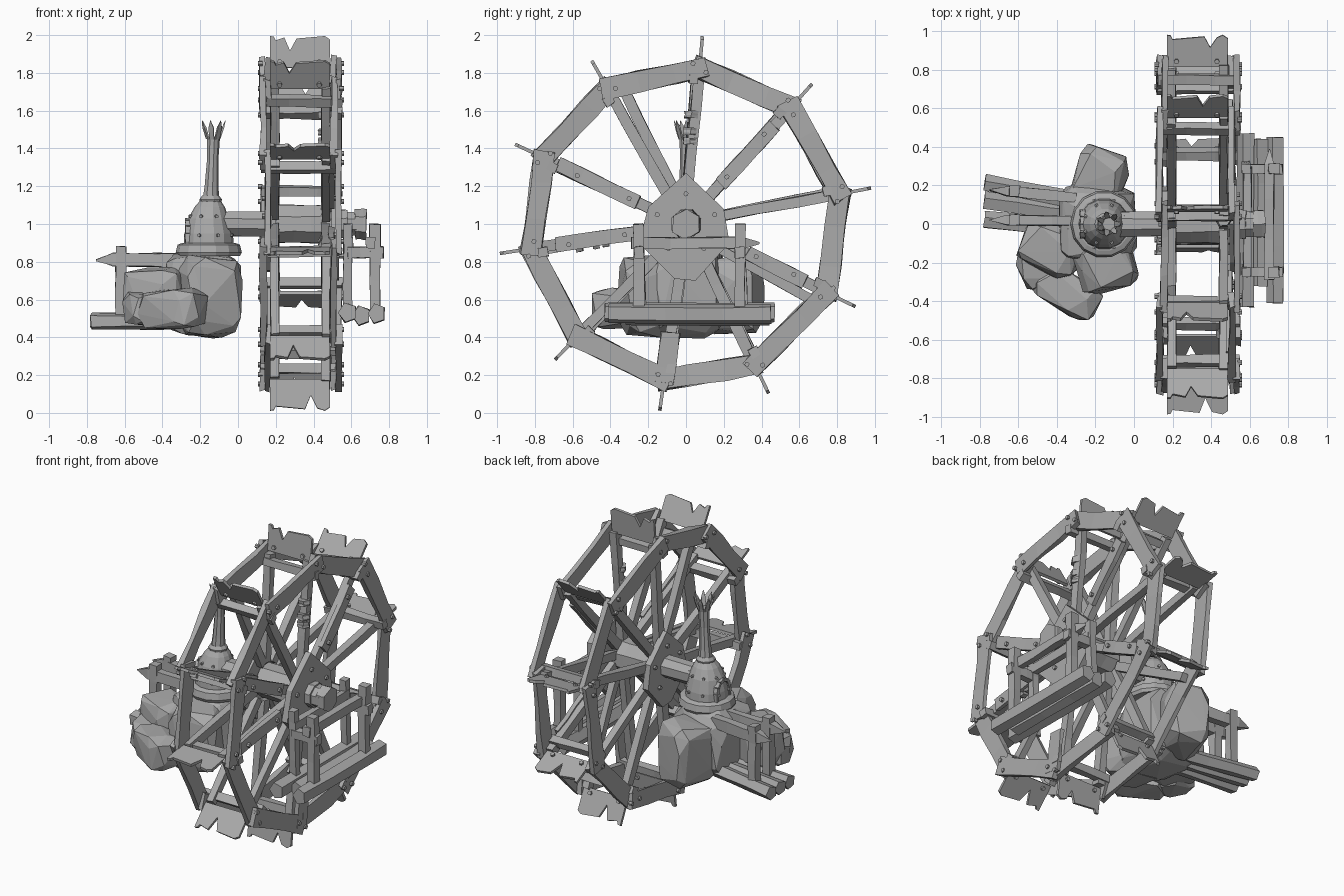
import bpy, bmesh, math, random
from mathutils import Vector

random.seed(7)
if "Cube" in bpy.data.objects:
    bpy.data.objects.remove(bpy.data.objects["Cube"])

grey = bpy.data.materials.new("weathered grey")
grey.use_nodes = True
grey.diffuse_color = (0.4, 0.4, 0.4, 1)
grey.node_tree.nodes["Principled BSDF"].inputs["Base Color"].default_value = (0.4, 0.4, 0.4, 1)


def finish(bm, name):
    bmesh.ops.recalc_face_normals(bm, faces=bm.faces)
    mesh = bpy.data.meshes.new(name)
    bm.to_mesh(mesh)
    bm.free()
    mesh.materials.append(grey)
    obj = bpy.data.objects.new(name, mesh)
    bpy.context.collection.objects.link(obj)


def skin(bm, rings):
    """Join vertex rings into a closed solid."""
    rows = [[bm.verts.new(v) for v in ring] for ring in rings]
    n = len(rows[0])
    for a, b in zip(rows, rows[1:]):
        for i in range(n):
            bm.faces.new((a[i], a[(i + 1) % n], b[(i + 1) % n], b[i]))
    bm.faces.new(rows[0])
    bm.faces.new(rows[-1])


def beam(bm, p, q, w, h, ref=(1, 0, 0), sides=4, jit=0.004, tip=0):
    """Worn timber from p to q; h runs along ref, tip adds a sharpened end."""
    p, q = Vector(p), Vector(q)
    d = (q - p).normalized()
    u = d.cross(Vector(ref)).normalized()
    v = u.cross(d)
    k = 0.5 / math.cos(math.pi / sides)
    stops = [(p, 1), (p.lerp(q, 0.35), 1), (p.lerp(q, 0.7), 1), (q, 1)]
    if tip:
        stops.append((q + d * tip, 0.1))
    rings = []
    for c, s in stops:
        ring = []
        for i in range(sides):
            a = math.tau * (i + 0.5) / sides
            off = u * math.cos(a) * w * k * s + v * math.sin(a) * h * k * s
            ring.append(c + off + Vector([random.uniform(-jit, jit) for _ in range(3)]))
        rings.append(ring)
    skin(bm, rings)


def at(x, angle, r):
    """Point on the wheel: angle in degrees, seen from the left side."""
    a = math.radians(angle)
    return Vector((x, r * math.cos(a), 1 + r * math.sin(a)))


def bolt(bm, p, direction, r=0.012):
    d = Vector(direction) * 0.012
    beam(bm, Vector(p) - d, Vector(p) + d, 2 * r, 2 * r,
         ref=(0, 0.3, 1) if abs(d.x) > 0 else (1, 0, 0), sides=6, jit=0)


ANGLES = [85, 48, 11, -26, -64, -98, -134, -171, 155, 120]
IN_X, OUT_X = 0.145, 0.52

# Rim planks, bolted where they meet
rim, bolts = bmesh.new(), bmesh.new()
for x, side in ((IN_X, -1), (OUT_X, 1)):
    for i, a in enumerate(ANGLES):
        b = ANGLES[(i + 1) % 10]
        shift = 0.012 * (1 if i % 2 else -1)
        p, q = at(x + shift, a, 0.83), at(x + shift, b, 0.83)
        d = (q - p).normalized() * 0.035
        beam(rim, p - d, q + d, 0.108, 0.032, jit=0.007)
        for off in (-2.5, 2.5):
            bolt(bolts, at(x + side * 0.028, a + off, 0.83 + off * 0.008), (1, 0, 0))
finish(rim, "wheel_rim")

# Spokes on both sides, thicker planks and wraps on some
spokes, rungs, wraps = bmesh.new(), bmesh.new(), bmesh.new()
for i, a in enumerate(ANGLES):
    beam(spokes, at(0.465, a + 4, 0.1), at(0.465, a, 0.84), 0.055, 0.045)
    lean = -5 if i in (3, 9) else 1
    beam(spokes, at(0.195, a + 3 * lean, 0.12), at(0.195, a + lean, 0.82), 0.055, 0.045)
    beam(rungs, at(0.12, a + 2, 0.77), at(0.55, a + 2, 0.77), 0.05, 0.05, ref=at(0, a, 1) - at(0, a, 0))
    if i in (1, 3, 7, 8):
        r0 = 0.36 if i == 3 else 0.28
        beam(spokes, at(0.495, a + 1, r0), at(0.495, a, 0.75 if i == 8 else 0.7), 0.075, 0.03)
        for r in (r0 + 0.05, 0.63):
            bolt(bolts, at(0.513, a + 1, r), (1, 0, 0))
    if i in (0, 7):
        for r in (0.44, 0.49, 0.58):
            beam(wraps, at(0.465, a + 2, r - 0.018), at(0.465, a + 2, r + 0.018), 0.075, 0.07, sides=6)
beam(spokes, at(0.535, -98, 0.58), at(0.535, -98, 0.85), 0.1, 0.025)
finish(spokes, "wheel_spokes")
finish(rungs, "wheel_rungs")
finish(wraps, "spoke_wraps")

# Paddles with one broken notch and a chipped corner
paddles = bmesh.new()
for a in ANGLES:
    x = random.uniform(0.25, 0.4)
    depth = random.uniform(0.05, 0.09)
    edge = [(0.17, 0.83), (0.485, 0.83), (0.487, 0.98), (0.46, 0.998), (x + 0.035, 0.985),
            (x, 0.985 - depth), (x - 0.03, 0.99), (0.2, 0.975), (0.19, 0.995), (0.17, 0.998)]
    normal = at(0, a + 90, 1) - Vector((0, 0, 1))
    skin(paddles, [[at(x, a, r) + normal * t for x, r in edge] for t in (-0.009, 0.009)])
    for x in (0.22, 0.43):
        bolt(bolts, at(x, a, 0.86) + normal * 0.01, normal)
finish(paddles, "paddles")

# Axle, hub drum, diamond hub plates and end nut
hub = bmesh.new()
beam(hub, (-0.1, 0, 1), (0.64, 0, 1), 0.13, 0.13, ref=(0, 0, 1), sides=8)
beam(hub, (0.2, 0, 1), (0.47, 0, 1), 0.2, 0.2, ref=(0, 0, 1), sides=8)
beam(hub, (0.54, 0, 1), (0.58, 0, 1), 0.15, 0.15, ref=(0, 0, 1), sides=8)
beam(hub, (0.62, 0, 1), (0.68, 0, 1), 0.14, 0.14, ref=(0, 0, 1), sides=6)
finish(hub, "axle_and_hub")
plates = bmesh.new()
diamond = [(0, 0.27), (0.2, 0.08), (0.23, -0.1), (0.05, -0.3), (-0.06, -0.29), (-0.25, -0.1), (-0.2, 0.09)]
for x, size, face in ((0.16, 0.85, -1), (0.515, 1, 1)):
    skin(plates, [[(x + t, y * size, 1 + z * size) for y, z in diamond] for t in (-0.02, 0.02)])
    for a in range(18, 378, 72):
        bolt(bolts, at(x + face * 0.022, a, 0.16 * size), (1, 0, 0))
finish(plates, "hub_plates")
finish(bolts, "bolts")

# Outer stand: log floor, two posts, sharpened rail and axle bracket
stand = bmesh.new()
for x, z, y0, y1 in ((0.58, 0.53, -0.43, 0.47), (0.655, 0.515, -0.32, 0.44), (0.735, 0.525, -0.41, 0.45)):
    beam(stand, (x, y0, z), (x, y1, z), 0.08, 0.09, ref=(0, 0, 1), sides=5)
for y in (-0.25, 0.285):
    beam(stand, (0.725, y, 0.54), (0.725, y, 1.0), 0.055, 0.055)
    beam(stand, (0.58, y, 0.85), (0.77, y, 0.85), 0.05, 0.06, ref=(0, 0, 1))
    beam(stand, (0.58, y + 0.02, 0.5), (0.58, y, 1.0), 0.045, 0.045)
beam(stand, (0.7, -0.29, 0.9), (0.7, 0.31, 0.9), 0.05, 0.06, ref=(0, 0, 1), tip=0.08)
beam(stand, (0.59, -0.27, 0.9), (0.59, 0.3, 0.9), 0.04, 0.06, ref=(0, 0, 1))
finish(stand, "outer_stand")

# Side deck: logs, posts and sharpened rails on the rock side
deck = bmesh.new()
for y0, y1 in ((0.21, 0.12), (0.12, 0.05), (0.02, -0.03)):
    beam(deck, (-0.775, y0, 0.485), (-0.3, y1, 0.485), 0.08, 0.075, ref=(0, 0, 1), sides=5)
for y in (0.17, 0.02):
    beam(deck, (-0.62, y, 0.5), (-0.62, y, 0.88), 0.055, 0.055)
    beam(deck, (-0.3, y * 0.8, 0.81), (-0.66, y, 0.81), 0.05, 0.07, ref=(0, 0, 1), tip=0.09)
finish(deck, "side_deck")

# Blocky faceted rocks: hulls of scattered points, turned about z
rocks = bmesh.new()
ROCKS = [((-0.19, 0, 0.63), (0.22, 0.22, 0.24), 0, 46),
         ((-0.18, 0.24, 0.62), (0.15, 0.18, 0.22), -15, 30),
         ((-0.15, -0.2, 0.62), (0.17, 0.17, 0.23), 15, 30),
         ((-0.43, -0.13, 0.62), (0.18, 0.14, 0.16), -25, 24),
         ((-0.5, -0.22, 0.55), (0.11, 0.12, 0.1), 20, 22),
         ((-0.34, -0.36, 0.55), (0.19, 0.11, 0.12), -30, 24)]
for (cx, cy, cz), size, turn, count in ROCKS:
    verts = []
    co, si = math.cos(math.radians(turn)), math.sin(math.radians(turn))
    for i in range(count):
        z = 1 - 2 * (i + 0.5) / count
        a = i * 2.4 + random.uniform(-0.3, 0.3)
        s = math.sqrt(1 - z * z)
        n = (s * math.cos(a), s * math.sin(a), z)
        x, y, z = [math.copysign(abs(c) ** 0.45, c) * random.uniform(0.86, 1) * k for c, k in zip(n, size)]
        verts.append(rocks.verts.new((cx + x * co - y * si, cy + x * si + y * co, cz + z)))
    hull = bmesh.ops.convex_hull(rocks, input=verts)
    bmesh.ops.delete(rocks, geom=[v for v in hull["geom_interior"] if isinstance(v, bmesh.types.BMVert)],
                     context="VERTS")
finish(rocks, "rock_base")


def lathe(bm, profile, sides, cx=-0.155):
    skin(bm, [[(cx + lean + r * math.cos(math.tau * i / sides), r * math.sin(math.tau * i / sides), z)
               for i in range(sides)] for r, z, lean in profile])


# Domed boiler with collar, arched doorway and rivets
dome = bmesh.new()
lathe(dome, [(0.135, 0.86, 0), (0.128, 0.95, 0), (0.108, 1.03, 0), (0.08, 1.09, 0.005), (0.05, 1.13, 0.01)], 14)
lathe(dome, [(0.165, 0.83, 0), (0.175, 0.85, 0), (0.165, 0.89, 0), (0.14, 0.9, 0)], 14)
lathe(dome, [(0.055, 1.1, 0.01), (0.06, 1.13, 0.01), (0.045, 1.15, 0.01)], 10)
arch = [(0.065 * math.cos(t * math.pi / 6), 0.95 + 0.07 * math.sin(t * math.pi / 6)) for t in range(7)]
arch = [(0.065, 0.89)] + arch + [(-0.065, 0.89)]
for (y0, z0), (y1, z1) in zip(arch, arch[1:]):
    beam(dome, (-0.262, y0, z0), (-0.262, y1, z1), 0.02, 0.035, jit=0.002)
for ring_z, r in ((0.94, 0.131), (1.04, 0.105)):
    for i in range(8):
        a = math.tau * (i + 0.5) / 8
        d = Vector((math.cos(a), math.sin(a), 0))
        p = Vector((-0.155, 0, ring_z)) + d * r
        beam(dome, p - d * 0.008, p + d * 0.008, 0.016, 0.016, ref=(0, 0, 1), sides=6, jit=0)
finish(dome, "boiler_dome")

# Chimney with a split, flared mouth
pipe = bmesh.new()
lathe(pipe, [(0.045, 1.13, 0.01), (0.038, 1.2, 0.014), (0.031, 1.34, 0.02), (0.036, 1.46, 0.024)], 9)
for i in range(7):
    a = math.tau * i / 7
    d = Vector((math.cos(a), math.sin(a), 0))
    base = Vector((-0.131, 0, 1.45)) + d * 0.032
    beam(pipe, base, base + d * 0.02 + Vector((0, 0, 0.06)), 0.026, 0.01, ref=d, jit=0.001, tip=0.04)
finish(pipe, "chimney")
